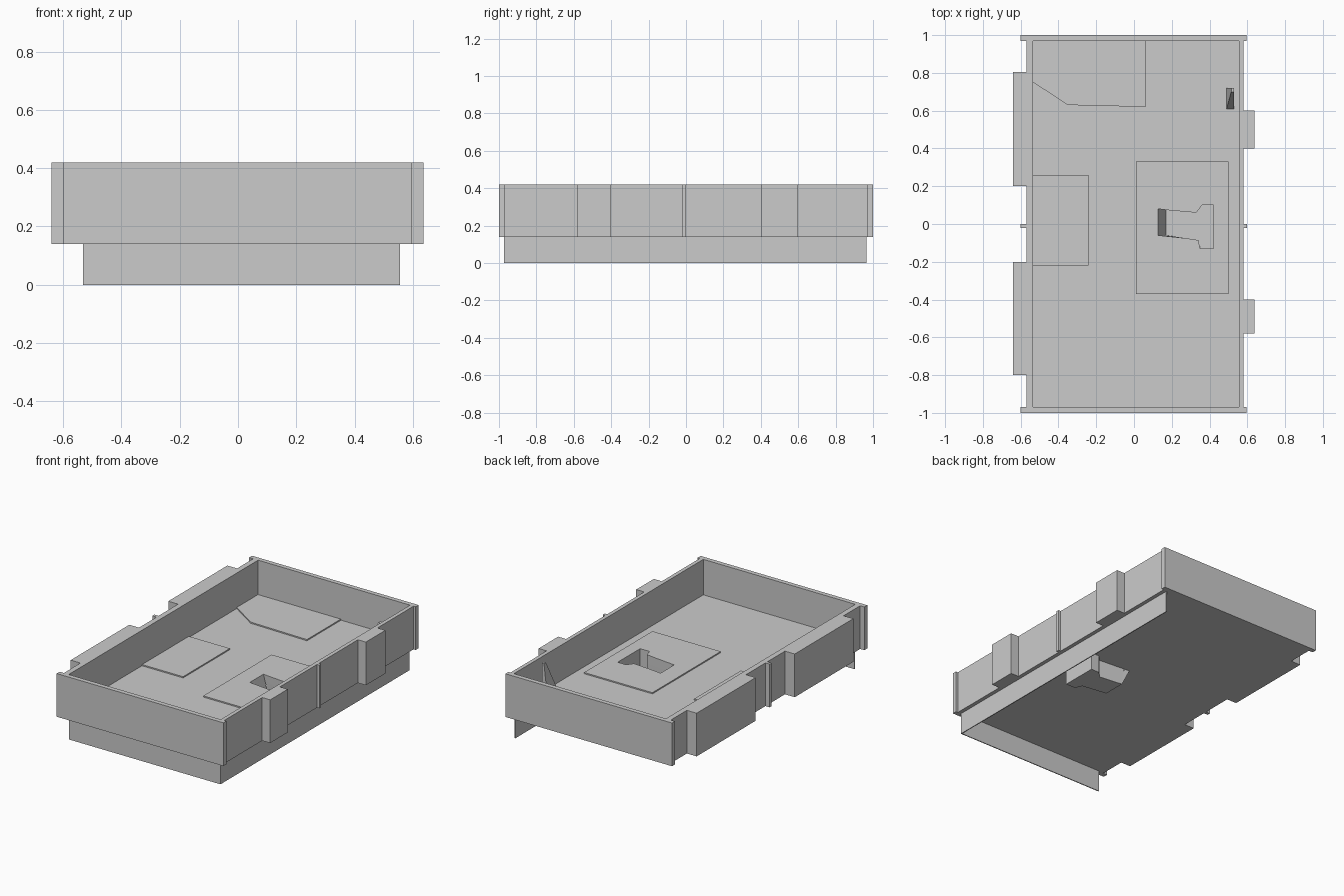
import bpy, bmesh

if "Cube" in bpy.data.objects:
    bpy.data.objects.remove(bpy.data.objects["Cube"])

Z0, Z1, FLOOR = 0.14, 0.42, 0.19


def prism(name, pts, z0, z1, bottom=None):
    """Closed prism from an outline; the bottom outline may differ."""
    bm = bmesh.new()
    low = [bm.verts.new((x, y, z0)) for x, y in (bottom or pts)]
    top = [bm.verts.new((x, y, z1)) for x, y in pts]
    bm.faces.new(low[::-1])
    bm.faces.new(top)
    n = len(pts)
    for i in range(n):
        j = (i + 1) % n
        bm.faces.new((low[i], low[j], top[j], top[i]))
    bmesh.ops.recalc_face_normals(bm, faces=bm.faces)
    me = bpy.data.meshes.new(name)
    bm.to_mesh(me)
    bm.free()
    ob = bpy.data.objects.new(name, me)
    bpy.context.collection.objects.link(ob)
    return ob


def box(name, x0, x1, y0, y1, z0=Z0, z1=Z1):
    return prism(name, [(x0, y0), (x1, y0), (x1, y1), (x0, y1)], z0, z1)


# End walls
box("front_wall", -0.60, 0.595, -1.0, -0.97)
box("back_wall", -0.60, 0.595, 0.97, 1.0)

# Side walls with stepped outlines: wide blocks and a thin middle rib
def side_wall(name, inner, outer, block, rib, spans):
    pts = [(inner, 0.97), (inner, -0.97), (outer, -0.97)]
    for a, b, kind in spans:
        x = rib if kind == "rib" else block
        pts += [(outer, a), (x, a), (x, b), (outer, b)]
    pts.append((outer, 0.97))
    prism(name, pts, Z0, Z1)


side_wall("left_wall", -0.535, -0.57, -0.64, -0.60,
          [(-0.80, -0.20, "block"), (-0.02, 0.0, "rib"), (0.20, 0.805, "block")])
side_wall("right_wall", 0.555, 0.58, 0.637, 0.597,
          [(-0.58, -0.40, "block"), (-0.02, 0.0, "rib"), (0.40, 0.60, "block")])

# Skirts hanging below the front and right sides only
box("front_skirt", -0.532, 0.555, -0.972, -0.966, 0, Z0)
box("right_skirt", 0.549, 0.555, -0.97, 0.965, 0, Z0)

# Floor slab and shallow raised slabs lying on it
floor = box("floor", -0.535, 0.555, -0.97, 0.97, Z0, FLOOR)
box("left_slab", -0.534, -0.24, -0.22, 0.26, FLOOR, FLOOR + 0.008)
prism("back_slab", [(-0.534, 0.75), (-0.35, 0.63), (0.06, 0.62),
                    (0.06, 0.968), (-0.534, 0.968)], FLOOR, FLOOR + 0.008)
middle = box("middle_slab", 0.01, 0.50, -0.37, 0.33, FLOOR, FLOOR + 0.008)

# Sunken T-shaped pit with a ramped end, bulging out below the floor
T = [(0.10, -0.06), (0.34, -0.085), (0.35, -0.13), (0.42, -0.13),
     (0.42, 0.10), (0.36, 0.10), (0.33, 0.06), (0.10, 0.08)]
T_low = [(0.17 if x < 0.2 else x, y) for x, y in T]
E = 0.004
grow = lambda pts: [(x + (E if x > 0.345 else -E), y + (E if y > 0 else -E)) for x, y in pts]
pit = prism("pit_shell", grow(T), 0.025, Z0 + 0.02, grow(T_low))
cutter = prism("pit_cutter", T, 0.032, 0.30, T_low)
cutter.hide_render = True
cutter.hide_viewport = True
for ob in (floor, middle, pit):
    m = ob.modifiers.new("pit", "BOOLEAN")
    m.operation = "DIFFERENCE"
    m.solver = "EXACT"
    m.object = cutter

# Upright shard near the back right corner
prism("shard", [(0.515, 0.70), (0.53, 0.70), (0.53, 0.72), (0.515, 0.72)], FLOOR, 0.40,
      [(0.49, 0.61), (0.53, 0.61), (0.53, 0.72), (0.49, 0.72)])
